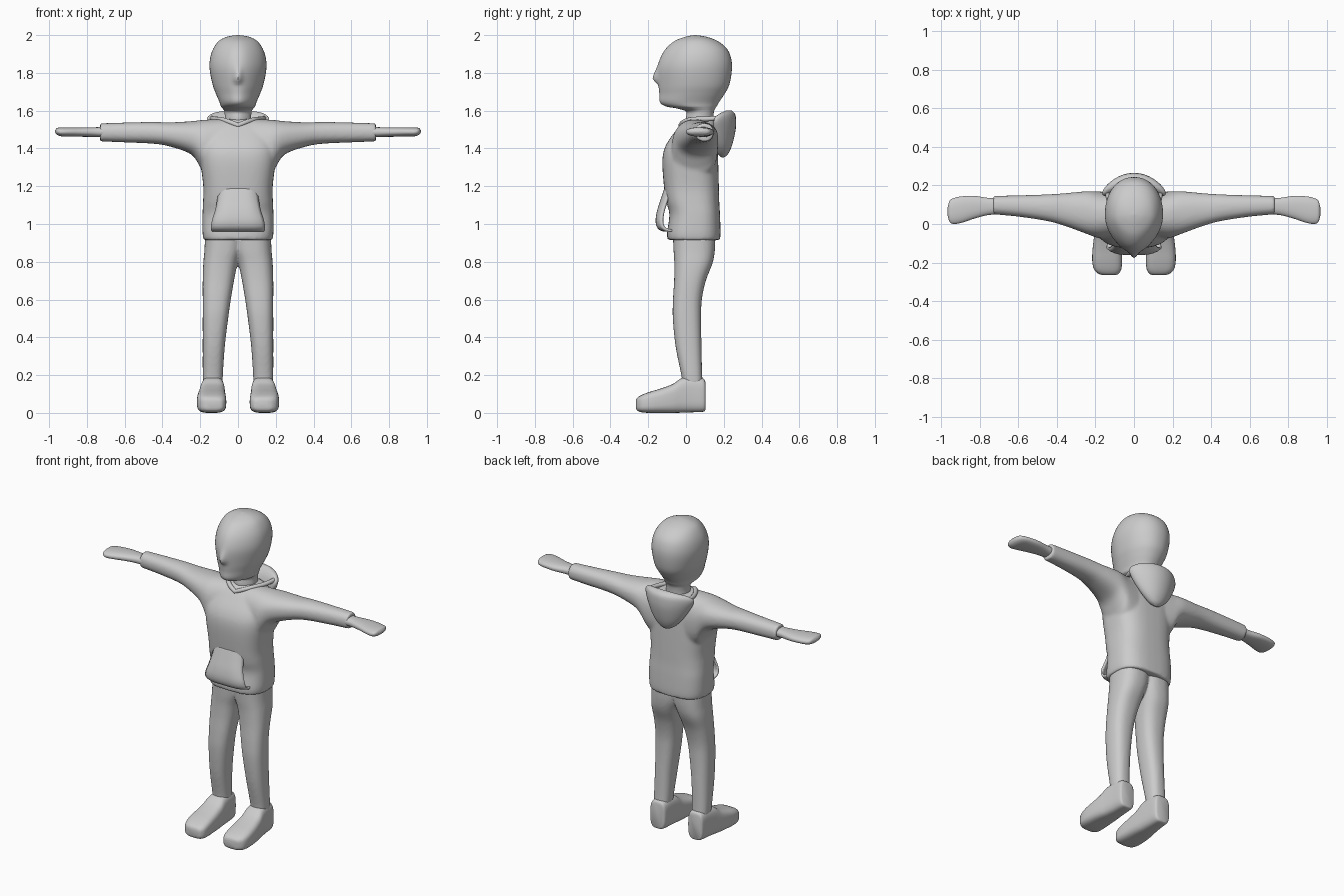
import bpy, bmesh, math
from mathutils import Vector


def finish(bm, name, blend=0.0):
    bmesh.ops.recalc_face_normals(bm, faces=bm.faces[:])
    me = bpy.data.meshes.new(name)
    bm.to_mesh(me)
    bm.free()
    ob = bpy.data.objects.new(name, me)
    bpy.context.collection.objects.link(ob)
    bpy.ops.object.select_all(action='DESELECT')
    ob.select_set(True)
    bpy.context.view_layer.objects.active = ob
    bpy.ops.object.shade_smooth_by_angle(angle=math.radians(45))
    if blend:  # fuse overlapping shells into one soft skin
        r = ob.modifiers.new("fuse", 'REMESH')
        r.mode = 'VOXEL'
        r.voxel_size = blend
        r.use_smooth_shade = True
        s = ob.modifiers.new("soften", 'SMOOTH')
        s.factor = 0.5
        s.iterations = 8
    return ob


def spline(keys, steps):
    """Catmull-Rom through tuples of numbers."""
    out = []
    for i in range(len(keys) - 1):
        p = [Vector(keys[min(max(j, 0), len(keys) - 1)]) for j in range(i - 1, i + 3)]
        for s in range(steps):
            t = s / steps
            out.append(0.5 * (2 * p[1] + (p[2] - p[0]) * t
                              + (2 * p[0] - 5 * p[1] + 4 * p[2] - p[3]) * t * t
                              + (3 * p[1] - p[0] - 3 * p[2] + p[3]) * t ** 3))
    return out + [Vector(keys[-1])]


def loft(bm, axis, keys, power=2.3, mirror=False, n=40, steps=5, warp=None):
    """Keys: (position, low a, high a, low b, high b) with a, b the other two axes."""
    for side in ((1, -1) if mirror else (1,)):
        rings = []
        for pos, a0, a1, b0, b1 in spline(keys, steps):
            ring = []
            for k in range(n):
                t = 2 * math.pi * k / n
                c, s = math.cos(t), math.sin(t)
                a = math.copysign(abs(c) ** (2 / power), c)
                b = math.copysign(abs(s) ** (2 / power), s)
                av = (a0 + a1) / 2 + (a1 - a0) / 2 * a
                bv = (b0 + b1) / 2 + (b1 - b0) / 2 * b
                co = {'x': (pos, av, bv), 'y': (av, pos, bv), 'z': (av, bv, pos)}[axis]
                if warp:
                    co = warp(*co, b)
                ring.append(bm.verts.new((co[0] * side, co[1], co[2])))
            rings.append(ring)
        for r, q in zip(rings, rings[1:]):
            for k in range(n):
                bm.faces.new((r[k], r[(k + 1) % n], q[(k + 1) % n], q[k]))
        bm.faces.new(rings[0])
        bm.faces.new(rings[-1])


def sym(rows):
    return [(z, -w, w, y0, y1) for z, w, y0, y1 in rows]


# Head and neck: egg-shaped rings with a nose ridge
def face(x, y, z, f):
    if f < 0:
        x *= 1 - 0.3 * f * f
        ridge = math.exp(-((z - 1.765) / (0.05 if z > 1.765 else 0.018)) ** 2)
        y -= 0.028 * ridge * math.exp(-(x / 0.022) ** 2)
    return x, y, z


bm = bmesh.new()
loft(bm, 'z', sym([
    (1.50, .075, .0, .145), (1.56, .07, .0, .145), (1.595, .072, .0, .148),
    (1.612, .082, -.05, .155), (1.622, .09, -.105, .162), (1.645, .098, -.138, .175),
    (1.69, .117, -.141, .205), (1.74, .135, -.146, .23), (1.82, .15, -.15, .243),
    (1.88, .147, -.135, .238), (1.93, .13, -.105, .215), (1.97, .1, -.058, .165),
    (1.992, .055, .0, .105), (2.0, .004, .044, .052)]), power=2.15, n=80, warp=face)
finish(bm, "head")

# Sweater: torso and sleeves fused together
bm = bmesh.new()
loft(bm, 'z', sym([
    (.915, .182, -.098, .18), (.955, .188, -.1, .183), (1.05, .188, -.088, .18),
    (1.12, .185, -.105, .176), (1.2, .184, -.117, .174), (1.34, .2, -.125, .17),
    (1.42, .2, -.105, .166), (1.5, .175, -.05, .162), (1.535, .135, -.02, .158),
    (1.555, .085, .0, .15)]), power=2.8)
loft(bm, 'x', [
    (.08, -.07, .16, 1.2, 1.556), (.17, -.075, .168, 1.25, 1.552),
    (.205, -.067, .17, 1.31, 1.549), (.25, -.05, .17, 1.37, 1.544),
    (.36, -.01, .16, 1.41, 1.538), (.45, .015, .154, 1.425, 1.54),
    (.6, .038, .149, 1.432, 1.537), (.73, .05, .146, 1.437, 1.533)], mirror=True)
finish(bm, "sweater", 0.009)

# Front pocket: bulging flap open at both sides
bm = bmesh.new()
rows = []
for z, w, y in spline([(1.19, .1, -.108), (1.13, .106, -.128), (1.07, .118, -.147),
                       (1.02, .134, -.155), (.985, .14, -.148), (.968, .138, -.125),
                       (.966, .135, -.09)], 4):
    rows.append([bm.verts.new((w * u / 8, y + .03 * (u / 8) ** 4, z)) for u in range(-8, 9)])
for r, q in zip(rows, rows[1:]):
    for k in range(16):
        bm.faces.new((r[k], r[k + 1], q[k + 1], q[k]))
pocket = finish(bm, "front_pocket")
sol = pocket.modifiers.new("thickness", 'SOLIDIFY')
sol.thickness = 0.012
sol.offset = 0

# Hood: soft bag hanging behind the neck, bent around it
bm = bmesh.new()
loft(bm, 'z', sym([
    (1.352, .006, .19, .2), (1.37, .045, .17, .222), (1.42, .095, .16, .245),
    (1.5, .145, .158, .263), (1.555, .165, .175, .265), (1.585, .135, .195, .258),
    (1.602, .06, .215, .24)]), power=2.2,
    warp=lambda x, y, z, f: (x, y - 2.2 * x * x, z))
finish(bm, "hood")

# Collar: hood rim running down to a V at the front
cu = bpy.data.curves.new("collar", 'CURVE')
cu.dimensions = '3D'
cu.bevel_depth = 0.013
half = spline([(0, -.028, 1.522), (.045, -.012, 1.54), (.09, .03, 1.553),
               (.125, .1, 1.556), (.14, .18, 1.56)], 5)
pts = [Vector((-p.x, p.y, p.z)) for p in reversed(half[1:])] + half
sp = cu.splines.new('POLY')
sp.points.add(len(pts) - 1)
for p, q in zip(sp.points, pts):
    p.co = (*q, 1)
bpy.context.collection.objects.link(bpy.data.objects.new("collar", cu))

# Hands: flat mittens
bm = bmesh.new()
loft(bm, 'x', [
    (.70, .05, .132, 1.458, 1.514), (.76, .046, .136, 1.461, 1.512),
    (.83, .028, .146, 1.462, 1.512), (.89, .008, .144, 1.463, 1.512),
    (.935, .0, .135, 1.464, 1.511), (.958, .012, .12, 1.472, 1.508),
    (.968, .045, .085, 1.484, 1.496)], mirror=True)
finish(bm, "hands")

# Trousers: two legs fused at the crotch
bm = bmesh.new()
loft(bm, 'z', [
    (.15, .082, .185, -.02, .09), (.2, .08, .187, -.025, .086),
    (.35, .07, .187, -.055, .082), (.5, .052, .187, -.07, .08),
    (.6, .038, .187, -.069, .084), (.7, .021, .187, -.063, .105),
    (.79, .002, .184, -.062, .14), (.86, -.02, .178, -.066, .153),
    (.95, -.03, .174, -.07, .156)], power=2.5, mirror=True)
finish(bm, "trousers", 0.009)

# Shoes
bm = bmesh.new()
loft(bm, 'y', [
    (.102, .095, .175, .015, .165), (.09, .08, .185, .006, .182),
    (.03, .074, .192, .003, .192), (-.025, .07, .2, .001, .183),
    (-.07, .067, .208, .0, .153), (-.13, .064, .215, .0, .13),
    (-.19, .062, .217, .0, .112), (-.235, .066, .208, .003, .095),
    (-.258, .08, .185, .012, .08), (-.265, .095, .16, .025, .065)],
    power=3.4, mirror=True)
finish(bm, "shoes")
